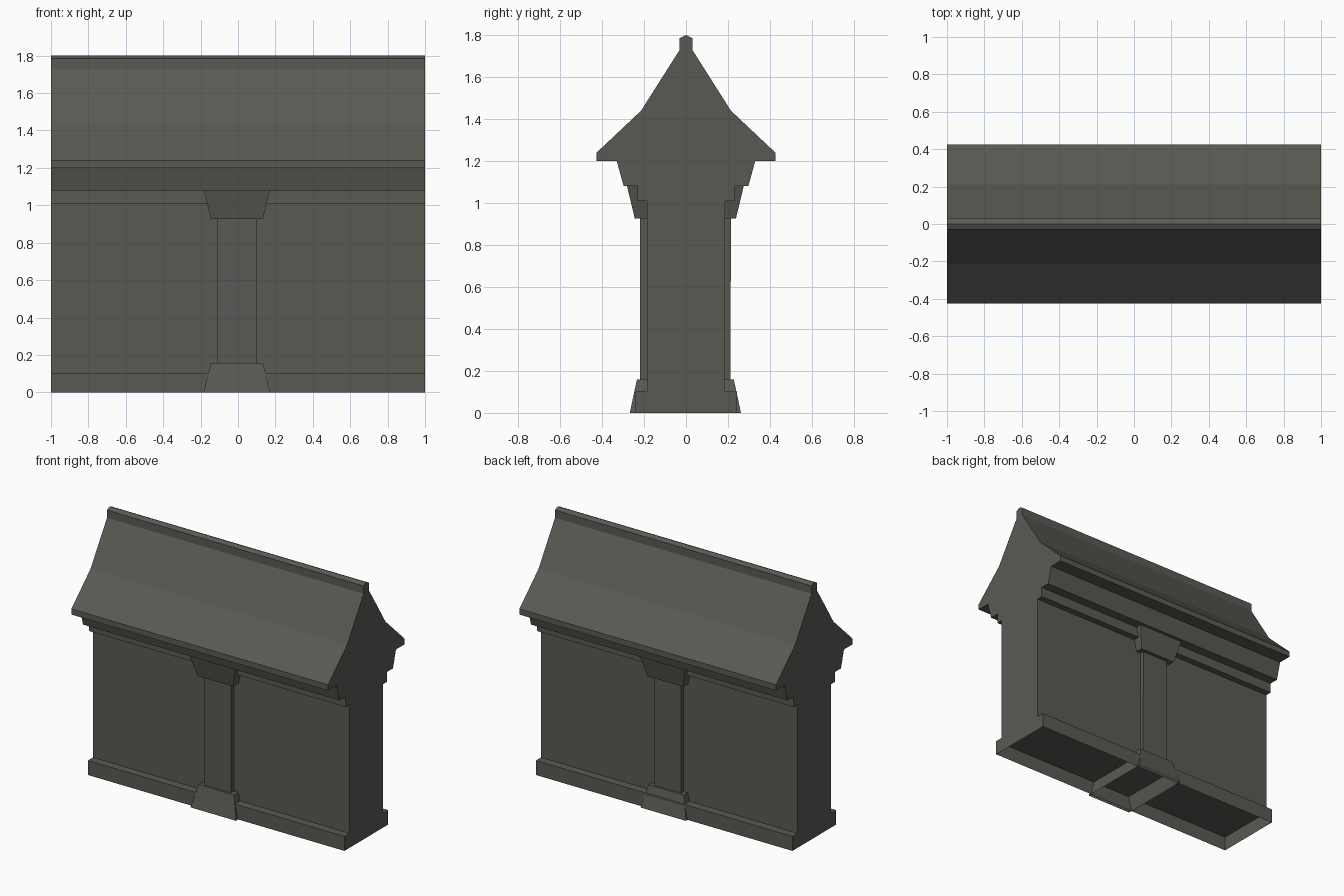
import bpy, bmesh

if "Cube" in bpy.data.objects:
    bpy.data.objects.remove(bpy.data.objects["Cube"])

# One dark stone colour
stone = bpy.data.materials.new("dark_stone")
stone.diffuse_color = (0.1, 0.1, 0.088, 1)
stone.use_nodes = True
stone.node_tree.nodes["Principled BSDF"].inputs["Base Color"].default_value = stone.diffuse_color


def finish(name, bm):
    bmesh.ops.recalc_face_normals(bm, faces=bm.faces)
    mesh = bpy.data.meshes.new(name)
    bm.to_mesh(mesh)
    bm.free()
    mesh.materials.append(stone)
    obj = bpy.data.objects.new(name, mesh)
    bpy.context.collection.objects.link(obj)
    return obj


def course(name, half, length=2.0):
    """Mirror a half profile (y, z), run it along x, cap both ends.
    The span between the first point and its mirror stays open, as does
    the top unless the profile reaches y = 0."""
    closed_top = half[-1][0] == 0
    mirrored = [(-y, z) for y, z in reversed(half)]
    points = half + (mirrored[1:] if closed_top else mirrored)
    bm = bmesh.new()
    ends = [[bm.verts.new((x, y, z)) for y, z in points]
            for x in (-length / 2, length / 2)]
    a, b = ends
    for i in range(len(points) - 1):
        if not closed_top and i == len(half) - 1:
            continue
        bm.faces.new((a[i], a[i + 1], b[i + 1], b[i]))
    bm.faces.new(a)
    bm.faces.new(b)
    return finish(name, bm)


def block(name, z0, size0, z1, size1, cap=None):
    """Tapered four-sided block, half sizes (x, y), with an optional cap."""
    bm = bmesh.new()
    rings = [[bm.verts.new((sx * hx, sy * hy, z))
              for sx, sy in ((-1, -1), (1, -1), (1, 1), (-1, 1))]
             for z, (hx, hy) in ((z0, size0), (z1, size1))]
    low, high = rings
    for i in range(4):
        j = (i + 1) % 4
        bm.faces.new((low[i], low[j], high[j], high[i]))
    if cap == "top":
        bm.faces.new(high)
    if cap == "bottom":
        bm.faces.new(low[::-1])
    obj = finish(name, bm)
    obj.location = (-0.006, -0.003, 0)
    return obj


# Hollow plinth, open underneath
course("plinth", [(0.243, 0), (0.243, 0.102), (0, 0.102)])
# Wall with its upper band
course("wall", [(0.186, 0.102), (0.186, 1.01), (0.231, 1.01), (0.231, 1.08)])
# Flared cornice
course("cornice", [(0.231, 1.08), (0.297, 1.08), (0.33, 1.20)])
# Two-pitch roof with ridge cap
course("roof", [(0.33, 1.20), (0.426, 1.20), (0.426, 1.24), (0.214, 1.44),
                (0.03, 1.73), (0.03, 1.785), (0, 1.80)])

# Pilaster passing through the wall: foot, shaft and capital
block("pilaster_foot", 0, (0.177, 0.265), 0.158, (0.139, 0.231), cap="top")
block("pilaster_shaft", 0.158, (0.104, 0.215), 0.926, (0.104, 0.217))
block("pilaster_capital", 0.926, (0.139, 0.241), 1.08, (0.177, 0.278), cap="bottom")
